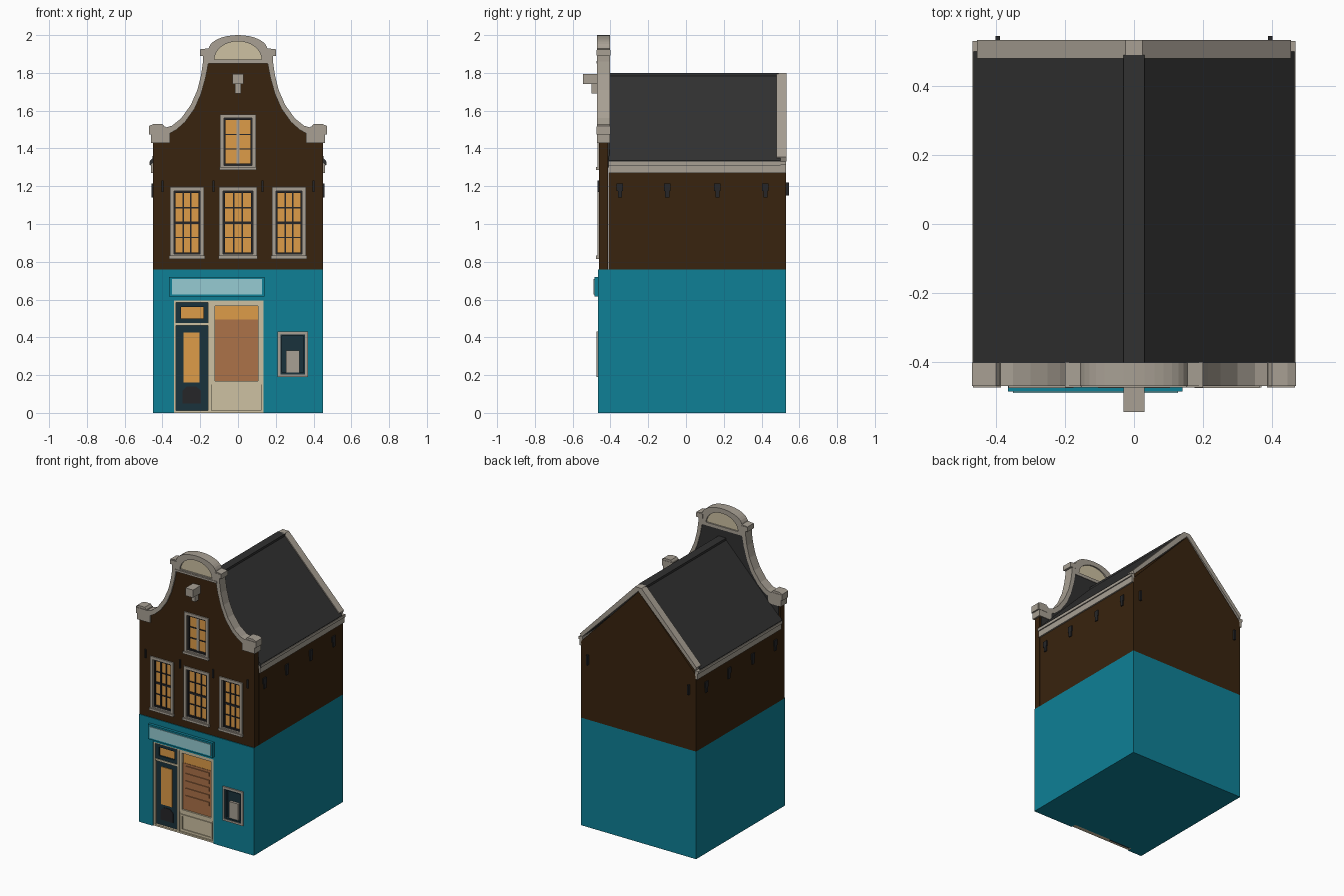
import bpy, bmesh, math
from mathutils import Matrix

cube = bpy.data.objects.get("Cube")
if cube:
    bpy.data.objects.remove(cube, do_unlink=True)


def material(name, r, g, b):
    m = bpy.data.materials.new(name)
    lin = [(c / 255 / 12.92) if c < 11 else ((c / 255 + 0.055) / 1.055) ** 2.4 for c in (r, g, b)]
    m.use_nodes = True
    m.diffuse_color = (*lin, 1)
    m.node_tree.nodes["Principled BSDF"].inputs["Base Color"].default_value = (*lin, 1)
    return m


TEAL = material("teal paint", 14, 128, 150)
BROWN = material("dark brown brick", 56, 35, 14)
ROOF = material("roof slate", 49, 49, 49)
STONE = material("grey stone", 168, 160, 148)
CREAM = material("cream paint", 205, 193, 162)
GLOW = material("lit amber glass", 222, 156, 72)
NAVY = material("dark navy paint", 26, 50, 60)
SIGN = material("pale blue sign", 150, 203, 210)
SHUTTER = material("copper shutter", 172, 114, 72)
IRON = material("black iron", 38, 38, 40)


def panel(name, loops, y0, y1, mat):
    """Extrude closed x-z outlines (later loops cut holes) from y0 to y1."""
    cu = bpy.data.curves.new(name, "CURVE")
    cu.dimensions, cu.fill_mode, cu.extrude = "2D", "BOTH", (y1 - y0) / 2
    for loop in loops:
        s = cu.splines.new("POLY")
        s.points.add(len(loop) - 1)
        for p, (x, z) in zip(s.points, loop):
            p.co = (x, z, 0, 1)
        s.use_cyclic_u = True
    tmp = bpy.data.objects.new(name + "_outline", cu)
    bpy.context.collection.objects.link(tmp)
    dg = bpy.context.evaluated_depsgraph_get()
    me = bpy.data.meshes.new_from_object(tmp.evaluated_get(dg))
    bpy.data.objects.remove(tmp, do_unlink=True)
    me.transform(Matrix.Translation((0, (y0 + y1) / 2, 0)) @ Matrix.Rotation(math.pi / 2, 4, "X"))
    bm = bmesh.new()
    bm.from_mesh(me)
    bmesh.ops.remove_doubles(bm, verts=bm.verts, dist=1e-5)
    bmesh.ops.recalc_face_normals(bm, faces=bm.faces)
    for f in bm.faces:
        f.smooth = False
    bm.to_mesh(me)
    bm.free()
    me.materials.clear()
    me.materials.append(mat)
    ob = bpy.data.objects.new(name, me)
    bpy.context.collection.objects.link(ob)
    return ob


def rect(x0, x1, z0, z1):
    return [(x0, z0), (x1, z0), (x1, z1), (x0, z1)]


def box(name, x0, x1, y0, y1, z0, z1, mat):
    return panel(name, [rect(x0, x1, z0, z1)], y0, y1, mat)


def ring(name, x0, x1, z0, z1, w, y0, y1, mat):
    return panel(name, [rect(x0, x1, z0, z1), rect(x0 + w, x1 - w, z0 + w, z1 - w)], y0, y1, mat)


def mirrored(half):
    """Close a right-hand half outline with its mirror image."""
    return half + [(-x, z) for x, z in reversed(half) if x > 0]


FRONT, BACK = -0.46, 0.53

# Main walls
box("ground_floor", -0.45, 0.45, -0.43, BACK, 0, 0.76, TEAL)
panel("upper_walls", [mirrored([(0.45, 0.76), (0.45, 1.3), (0, 1.77)])], -0.41, BACK, BROWN)

# Ground floor front with shop recess and cash machine niche
shop = [(-0.45, 0), (-0.34, 0), (-0.34, 0.595), (0.135, 0.595), (0.135, 0),
        (0.45, 0), (0.45, 0.76), (-0.45, 0.76)]
panel("ground_floor_front", [shop, rect(0.22, 0.36, 0.2, 0.42)], FRONT - 0.005, -0.43, TEAL)

# Bell gable
inner = [(0.36, 1.43), (0.36, 1.48), (0.325, 1.5), (0.28, 1.54), (0.23, 1.61),
         (0.195, 1.69), (0.17, 1.78), (0.157, 1.85)]
outer = [(0.46, 1.43), (0.46, 1.475), (0.47, 1.475), (0.47, 1.52), (0.445, 1.53), (0.4, 1.53),
         (0.385, 1.51), (0.35, 1.52), (0.3, 1.56), (0.25, 1.63), (0.215, 1.71), (0.195, 1.79),
         (0.185, 1.86), (0.185, 1.89), (0.2, 1.89), (0.2, 1.925), (0.155, 1.93)]
arch = [(0.155 * math.cos(a), 1.925 + 0.075 * math.sin(a))
        for a in (math.pi / 2 * i / 8 for i in range(1, 9))]
arch[-1] = (0, 2.0)
tympanum = [(0.125 * math.cos(math.pi * i / 16), 1.872 + 0.095 * math.sin(math.pi * i / 16))
            for i in range(17)]
windows = [("left", 0.18, 0.36, 0.82, 1.195, 3, 4), ("middle", -0.1, 0.1, 0.82, 1.195, 3, 4),
           ("right", -0.36, -0.18, 0.82, 1.195, 3, 4), ("attic", -0.095, 0.095, 1.29, 1.58, 2, 3)]
holes = [rect(x0 + 0.01, x1 - 0.01, z0 + 0.01, z1 - 0.01) for _, x0, x1, z0, z1, _, _ in windows]
wall = mirrored([(0.45, 0.76), (0.45, 1.43)] + inner)
panel("gable_front", [wall] + holes, FRONT, -0.412, BROWN)
panel("gable_back", [mirrored([(0.44, 1.3), (0.44, 1.43)] + inner)], -0.412, -0.406, ROOF)
crown = mirrored(outer + arch)
band = crown + [(-x, z) for x, z in inner] + [(x, z) for x, z in reversed(inner)]
panel("gable_trim", [band, tympanum], -0.47, -0.402, STONE)
panel("gable_tympanum", [tympanum], -0.459, -0.412, CREAM)
box("crown_ledge", -0.165, 0.165, -0.474, -0.402, 1.85, 1.864, STONE)
for s in (-1, 1):
    side = "left" if s > 0 else "right"
    a, b = sorted((s * 0.385, s * 0.467))
    box(side + "_scroll_block", a, b, -0.474, -0.4, 1.475, 1.515, STONE)
    a, b = sorted((s * 0.15, s * 0.2))
    box(side + "_crown_block", a, b, -0.474, -0.4, 1.892, 1.922, STONE)

# Hoist beam
box("hoist_beam", -0.03, 0.03, -0.545, FRONT, 1.74, 1.795, STONE)
box("hoist_bracket", -0.015, 0.015, -0.5, FRONT, 1.69, 1.74, STONE)

# Roof, ridge, verge and eaves
slope = [(0.465, 1.335), (0.025, 1.79), (0, 1.79)]
under = [(0, 1.765), (0.465, 1.31)]
panel("roof", [mirrored([under[1]] + slope) + [(0, 1.755)]], -0.41, 0.5, ROOF)
box("ridge_cap", -0.03, 0.03, -0.41, 0.49, 1.77, 1.8, ROOF)
verge = [(0.445, 1.33), (0.455, 1.355), (0.025, 1.8), (0, 1.8)]
panel("back_verge", [mirrored(verge) + [(0, 1.775)]], 0.48, 0.533, STONE)
for s in (-1, 1):
    side = "left" if s > 0 else "right"
    a, b = sorted((s * 0.44, s * 0.46))
    box(side + "_eaves_board", a, b, -0.41, BACK, 1.27, 1.318, STONE)
    a, b = sorted((s * 0.44, s * 0.468))
    box(side + "_eaves_moulding", a, b, -0.41, BACK, 1.312, 1.331, STONE)

# Upper windows
for n, x0, x1, z0, z1, cols, rows in windows:
    n += "_window"
    ring(n + "_frame", x0, x1, z0, z1, 0.02, -0.468, -0.43, STONE)
    ring(n + "_sash", x0 + 0.02, x1 - 0.02, z0 + 0.02, z1 - 0.02, 0.01, -0.455, -0.43, IRON)
    gx0, gx1, gz0, gz1 = x0 + 0.03, x1 - 0.03, z0 + 0.03, z1 - 0.03
    box(n + "_glass", gx0, gx1, -0.442, -0.43, gz0, gz1, GLOW)
    box(n + "_sill", x0 - 0.004, x1 + 0.004, -0.476, FRONT, z0 - 0.004, z0 + 0.012, STONE)
    for i in range(1, cols):
        x = gx0 + (gx1 - gx0) * i / cols
        w = 0.004 if cols == 3 else 0.009
        box(f"{n}_upright_{i}", x - w, x + w, -0.449, -0.44, gz0, gz1, IRON if cols == 3 else STONE)
    for i in range(1, rows):
        z = gz0 + (gz1 - gz0) * i / rows
        w = 0.007 if i * 2 == rows else 0.003
        box(f"{n}_rail_{i}", gx0, gx1, -0.448, -0.44, z - w, z + w, IRON)

# Wall anchors
for x in (-0.4, -0.13, 0.13, 0.4):
    box("front_anchor", x - 0.005, x + 0.005, -0.468, FRONT, 1.17, 1.23, IRON)
for s in (-1, 1):
    box("back_anchor", s * 0.395 - 0.006, s * 0.395 + 0.006, BACK, 0.545, 1.15, 1.22, IRON)
    for y in (-0.35, -0.1, 0.165, 0.42):
        a, b = sorted((s * 0.445, s * 0.458))
        box("side_anchor", a, b, y - 0.017, y + 0.017, 1.175, 1.215, IRON)
        box("side_anchor_tail", a, b, y - 0.01, y + 0.012, 1.14, 1.18, IRON)

# Shop sign
box("sign_board", -0.365, 0.14, -0.485, FRONT, 0.615, 0.72, TEAL)
box("sign_face", -0.35, 0.128, -0.49, -0.48, 0.628, 0.708, SIGN)

# Door and transom
ring("shopfront_surround", -0.34, 0.135, -0.012, 0.595, 0.012, -0.458, -0.43, CREAM).data.transform(
    Matrix.Translation((0, 0, 0.012)) @ Matrix.Diagonal((1, 1, 0.98, 1)))
box("shopfront_post", -0.158, -0.14, -0.458, -0.43, 0, 0.585, CREAM)
ring("transom_frame", -0.328, -0.158, 0.475, 0.585, 0.025, -0.45, -0.43, NAVY)
box("transom_glass", -0.304, -0.182, -0.438, -0.43, 0.499, 0.561, GLOW)
box("transom_bar", -0.328, -0.158, -0.455, -0.43, 0.462, 0.476, CREAM)
box("door", -0.328, -0.158, -0.442, -0.43, 0, 0.462, NAVY)
box("door_glass", -0.288, -0.203, -0.447, -0.44, 0.16, 0.425, GLOW)
panel("door_panel", [[(-0.295, 0.05), (-0.195, 0.05), (-0.195, 0.115), (-0.22, 0.14),
                      (-0.27, 0.14), (-0.295, 0.115)]], -0.446, -0.44, IRON)

# Shop window with rolling shutter and panelled base
ring("shop_window_frame", -0.14, 0.123, 0.15, 0.585, 0.018, -0.452, -0.43, CREAM)
box("shop_window_glass", -0.122, 0.105, -0.437, -0.43, 0.168, 0.567, GLOW)
box("shutter", -0.122, 0.105, -0.44, -0.43, 0.168, 0.495, SHUTTER)
for i in range(5):
    z = 0.245 + 0.052 * i
    box(f"shutter_slat_{i}", -0.1, 0.085, -0.446, -0.438, z, z + 0.026, SHUTTER)
box("shop_base", -0.14, 0.123, -0.448, -0.43, 0, 0.15, CREAM)
ring("shop_base_moulding", -0.13, 0.113, 0.02, 0.135, 0.012, -0.454, -0.447, CREAM)

# Cash machine
ring("cash_machine_frame", 0.21, 0.37, 0.19, 0.43, 0.014, -0.474, -0.44, STONE)
ring("cash_machine_lining", 0.224, 0.356, 0.204, 0.416, 0.01, -0.47, -0.44, NAVY)
box("cash_machine_back", 0.22, 0.36, -0.445, -0.43, 0.2, 0.42, NAVY)
box("cash_machine_console", 0.255, 0.325, -0.463, -0.44, 0.214, 0.33, STONE)
